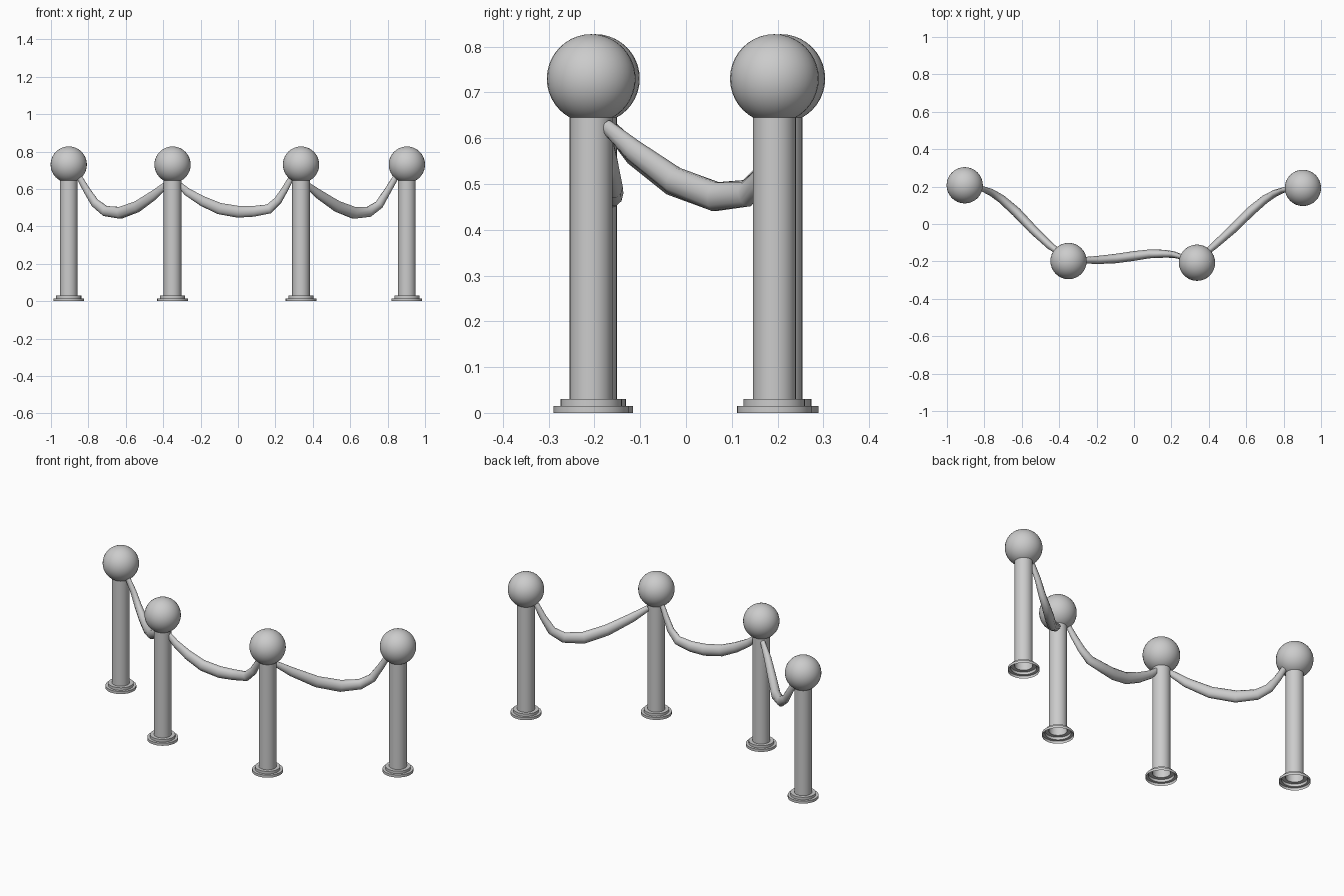
import bpy, bmesh, math
from mathutils import Vector

if "Cube" in bpy.data.objects:
    bpy.data.objects.remove(bpy.data.objects["Cube"])

POSTS = [(-0.905, 0.207), (-0.35, -0.198), (0.337, -0.207), (0.903, 0.193)]


def finish(name, bm, angle=35):
    bmesh.ops.recalc_face_normals(bm, faces=bm.faces)
    me = bpy.data.meshes.new(name)
    bm.to_mesh(me)
    bm.free()
    ob = bpy.data.objects.new(name, me)
    bpy.context.collection.objects.link(ob)
    bpy.ops.object.select_all(action='DESELECT')
    ob.select_set(True)
    bpy.context.view_layer.objects.active = ob
    bpy.ops.object.shade_smooth_by_angle(angle=math.radians(angle))
    return ob


def skin(bm, rings):
    n = len(rings[0])
    for a, b in zip(rings, rings[1:]):
        for i in range(n):
            bm.faces.new((a[i], a[(i + 1) % n], b[(i + 1) % n], b[i]))


def lathe(name, profile, x, y, n=32):
    bm = bmesh.new()
    rings = [[bm.verts.new((x + r * math.cos(2 * math.pi * i / n),
                            y + r * math.sin(2 * math.pi * i / n), z))
              for i in range(n)] for r, z in profile]
    skin(bm, rings)
    return finish(name, bm)


def rope(name, pts, n=10):
    """Sweep a tall oval section along points (x, y, z, half height)."""
    bm = bmesh.new()
    ps = [Vector(p[:3]) for p in pts]
    rings = []
    for k, p in enumerate(ps):
        t = (ps[min(k + 1, len(ps) - 1)] - ps[max(k - 1, 0)]).normalized()
        side = t.cross(Vector((0, 0, 1))).normalized()
        up = side.cross(t)
        r = pts[k][3]
        rings.append([bm.verts.new(p + side * 0.78 * r * math.cos(2 * math.pi * i / n)
                                   + up * r * math.sin(2 * math.pi * i / n))
                      for i in range(n)])
    skin(bm, rings)
    bm.faces.new(rings[0])
    bm.faces.new(rings[-1])
    return finish(name, bm, 60)


# Posts: open stepped foot, column and ball
for k, (x, y) in enumerate(POSTS, 1):
    lathe(f"post_foot_{k}", [(0.082, 0), (0.082, 0.015), (0.067, 0.015),
                             (0.067, 0.03), (0.047, 0.03)], x, y)
    lathe(f"post_column_{k}", [(0.047, 0.03), (0.047, 0.65)], x, y)
    bm = bmesh.new()
    bmesh.ops.create_uvsphere(bm, u_segments=32, v_segments=20, radius=0.097)
    bmesh.ops.translate(bm, verts=bm.verts, vec=(x, y, 0.73))
    finish(f"post_ball_{k}", bm)

# Sagging ropes between neighbouring posts
rope("rope_left", [(-0.85, 0.19, 0.665, 0.016), (-0.81, 0.188, 0.595, 0.019),
                   (-0.765, 0.17, 0.525, 0.024), (-0.71, 0.135, 0.482, 0.029),
                   (-0.63, 0.065, 0.472, 0.033), (-0.54, -0.03, 0.505, 0.031),
                   (-0.45, -0.115, 0.567, 0.026), (-0.38, -0.168, 0.625, 0.017)])
rope("rope_middle", [(-0.32, -0.193, 0.627, 0.016), (-0.27, -0.194, 0.583, 0.022),
                     (-0.19, -0.192, 0.535, 0.028), (-0.10, -0.185, 0.495, 0.032),
                     (0.0, -0.171, 0.478, 0.033), (0.08, -0.16, 0.48, 0.03),
                     (0.165, -0.159, 0.493, 0.027), (0.215, -0.164, 0.54, 0.022),
                     (0.255, -0.176, 0.605, 0.018), (0.285, -0.185, 0.66, 0.015)])
rope("rope_right", [(0.365, -0.173, 0.625, 0.016), (0.43, -0.115, 0.573, 0.025),
                    (0.53, -0.025, 0.507, 0.031), (0.62, 0.065, 0.472, 0.033),
                    (0.70, 0.132, 0.478, 0.029), (0.755, 0.165, 0.516, 0.024),
                    (0.80, 0.182, 0.59, 0.019), (0.845, 0.188, 0.665, 0.016)])
